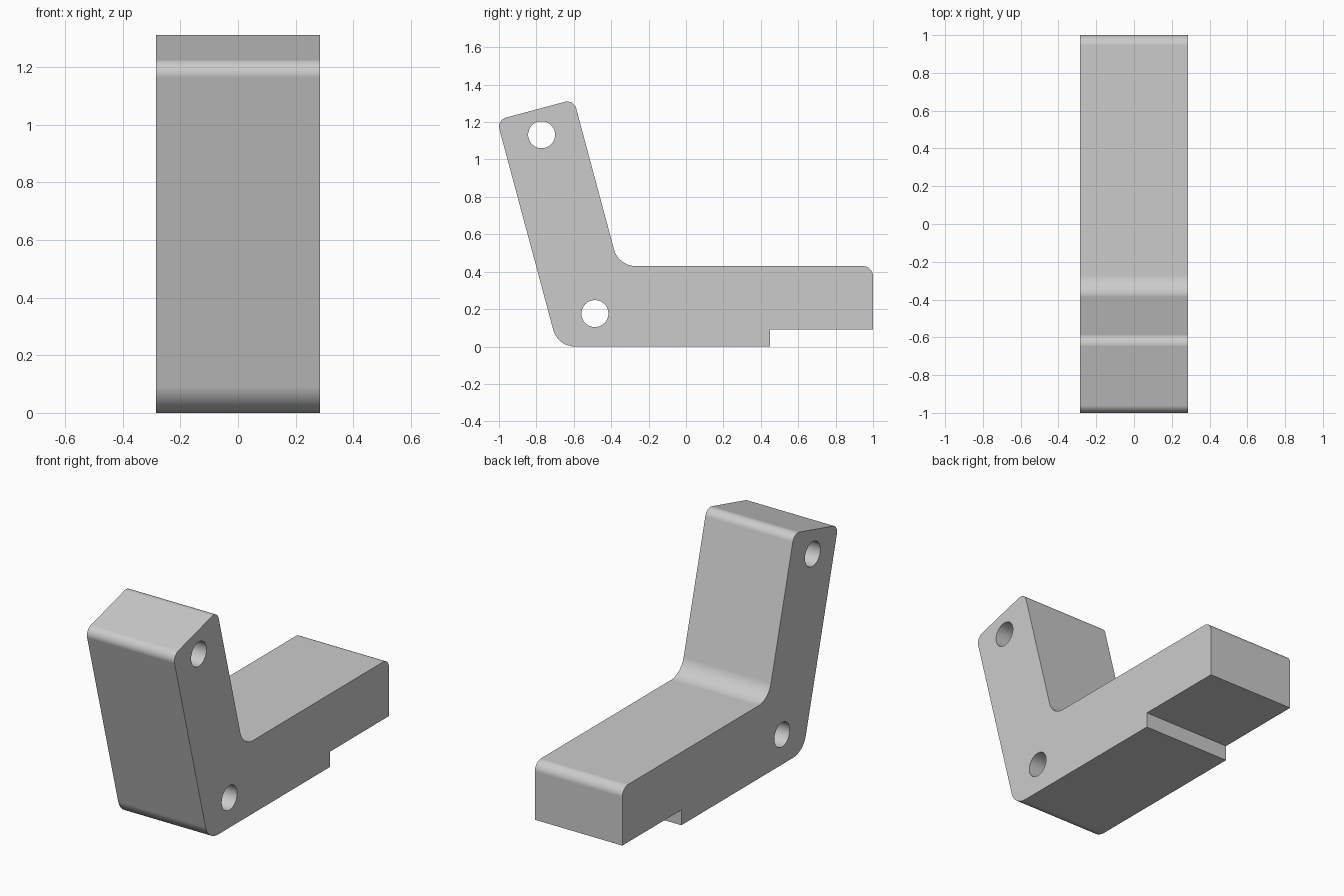
import bpy, bmesh
from math import cos, sin, pi, radians
from mathutils import Vector

if "Cube" in bpy.data.objects:
    bpy.data.objects.remove(bpy.data.objects["Cube"], do_unlink=True)

HALF_WIDTH = 0.285
FILLET_STEPS = 10

# Side outline: (y, z, corner radius), counter-clockwise
OUTLINE = [
    (-0.686, 0, 0.12),
    (0.45, 0, 0),
    (0.45, 0.09, 0),
    (1, 0.09, 0),
    (1, 0.43, 0.055),
    (-0.361, 0.43, 0.12),
    (-0.600, 1.321, 0.05),
    (-1.011, 1.211, 0.05),
]
HOLES = {"upper_hole": (-0.772, 1.132), "lower_hole": (-0.487, 0.176)}
HOLE_RADIUS = 0.072


def rounded(outline):
    """Replace every corner that has a radius with a tangent arc."""
    points = []
    for i, (y, z, r) in enumerate(outline):
        corner = Vector((y, z))
        if r == 0:
            points.append(corner)
            continue
        before = (Vector(outline[i - 1][:2]) - corner).normalized()
        after = (Vector(outline[(i + 1) % len(outline)][:2]) - corner).normalized()
        half = before.angle(after) / 2
        center = corner + (before + after).normalized() * (r / sin(half))
        reach = r * cos(half) / sin(half)
        start = corner + before * reach - center
        end = corner + after * reach - center
        for k in range(FILLET_STEPS + 1):
            spoke = start.lerp(end, k / FILLET_STEPS).normalized()
            points.append(center + spoke * r)
    return points


def extrude_profile(name, points, half_width):
    """Make a closed solid from a side profile, centred on x = 0."""
    bm = bmesh.new()
    face = bm.faces.new([bm.verts.new((-half_width, p[0], p[1])) for p in points])
    result = bmesh.ops.extrude_face_region(bm, geom=[face])
    moved = [v for v in result["geom"] if isinstance(v, bmesh.types.BMVert)]
    bmesh.ops.translate(bm, verts=moved, vec=(2 * half_width, 0, 0))
    bmesh.ops.recalc_face_normals(bm, faces=bm.faces)
    mesh = bpy.data.meshes.new(name)
    bm.to_mesh(mesh)
    bm.free()
    obj = bpy.data.objects.new(name, mesh)
    bpy.context.collection.objects.link(obj)
    return obj


# Plain grey finish
grey = bpy.data.materials.new("light_grey")
grey.use_nodes = True
colour = (0.6, 0.6, 0.6, 1)
grey.diffuse_color = colour
grey.node_tree.nodes["Principled BSDF"].inputs["Base Color"].default_value = colour

# Angled bracket body
bracket = extrude_profile("angled_bracket", rounded(OUTLINE), HALF_WIDTH)
bracket.data.materials.append(grey)
bpy.ops.object.select_all(action='DESELECT')
bracket.select_set(True)
bpy.context.view_layer.objects.active = bracket

# Two holes through the full width
for name, (y, z) in HOLES.items():
    ring = [(y + HOLE_RADIUS * cos(2 * pi * k / 48), z + HOLE_RADIUS * sin(2 * pi * k / 48))
            for k in range(48)]
    cutter = extrude_profile(name, ring, HALF_WIDTH * 1.5)
    cutter.hide_render = True
    cutter.data.materials.append(grey)
    cut = bracket.modifiers.new(name, 'BOOLEAN')
    cut.operation = 'DIFFERENCE'
    cut.solver = 'EXACT'
    cut.object = cutter
    bpy.ops.object.modifier_apply(modifier=cut.name)
    bpy.data.objects.remove(cutter, do_unlink=True)

# Smooth fillets and bores, flat faces and crisp edges
bpy.ops.object.shade_smooth_by_angle(angle=radians(30))
weighted = bracket.modifiers.new("flat_face_normals", 'WEIGHTED_NORMAL')
weighted.keep_sharp = True
